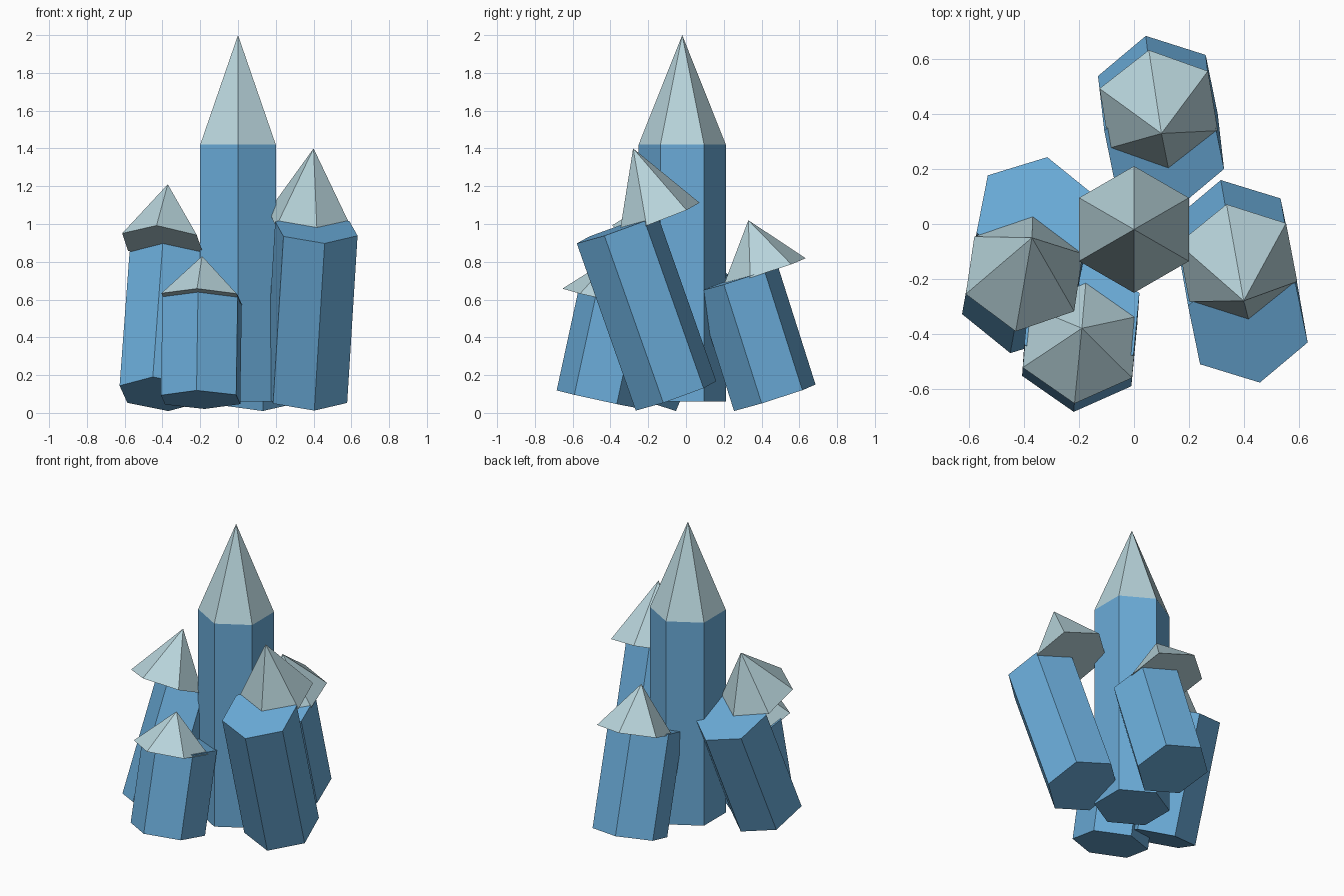
import bpy, bmesh
from math import cos, sin, pi, radians
from mathutils import Vector

if "Cube" in bpy.data.objects:
    bpy.data.objects.remove(bpy.data.objects["Cube"], do_unlink=True)

RADIUS = 0.231


def material(name, colour):
    m = bpy.data.materials.new(name)
    m.use_nodes = True
    m.diffuse_color = (*colour, 1)
    m.node_tree.nodes["Principled BSDF"].inputs["Base Color"].default_value = (*colour, 1)
    return m


BLUE = material("crystal blue", (0.145, 0.41, 0.69))
PALE = material("pale ice", (0.48, 0.66, 0.71))


def hexagon(bm, centre, axis, twist):
    """Ring of six vertices square to the axis, one pointing along the twist heading."""
    n = axis.normalized()
    u = Vector((cos(twist), sin(twist), 0))
    u.z = -(n.x * u.x + n.y * u.y) / n.z
    u.normalize()
    v = n.cross(u)
    return [bm.verts.new(centre + RADIUS * (cos(k * pi / 3) * u + sin(k * pi / 3) * v))
            for k in range(6)]


def solid(name, start, end, twist, mat, pointed):
    """Six-sided prism or pyramid from start to end."""
    start, end, twist = Vector(start), Vector(end), radians(twist)
    bm = bmesh.new()
    low = hexagon(bm, start, end - start, twist)
    bm.faces.new(low[::-1])
    if pointed:
        tip = bm.verts.new(end)
        for k in range(6):
            bm.faces.new((low[k], low[(k + 1) % 6], tip))
    else:
        high = hexagon(bm, end, end - start, twist)
        bm.faces.new(high)
        for k in range(6):
            j = (k + 1) % 6
            bm.faces.new((low[k], low[j], high[j], high[k]))
    mesh = bpy.data.meshes.new(name)
    bm.to_mesh(mesh)
    bm.free()
    mesh.materials.append(mat)
    bpy.context.collection.objects.link(bpy.data.objects.new(name, mesh))


# name: (shaft bottom, shaft top, shaft twist), (cap base, cap tip, cap twist)
CRYSTALS = {
    "centre": (((0, -.02, .06), (0, -.02, 1.42), 90),
               ((0, -.02, 1.42), (0, -.02, 2), 90)),
    "left": (((.36, -.053, .09), (.415, -.365, .975), 40),
             ((.378, -.14, 1.03), (.4, -.28, 1.4), 39)),
    "back": (((.087, .47, .08), (.11, .27, .71), 40),
             ((.09, .417, .748), (.1, .33, 1.02), 38)),
    "right": (((-.41, -.262, .1), (-.357, .035, .81), 17),
              ((-.4, -.182, .9), (-.372, -.05, 1.21), 19)),
    "front": (((-.198, -.46, .07), (-.19, -.345, .6), 24),
              ((-.196, -.43, .607), (-.19, -.38, .83), 24)),
}

for name, (shaft, cap) in CRYSTALS.items():
    solid(name + "_crystal_shaft", *shaft, BLUE, False)
    solid(name + "_crystal_cap", *cap, PALE, True)
